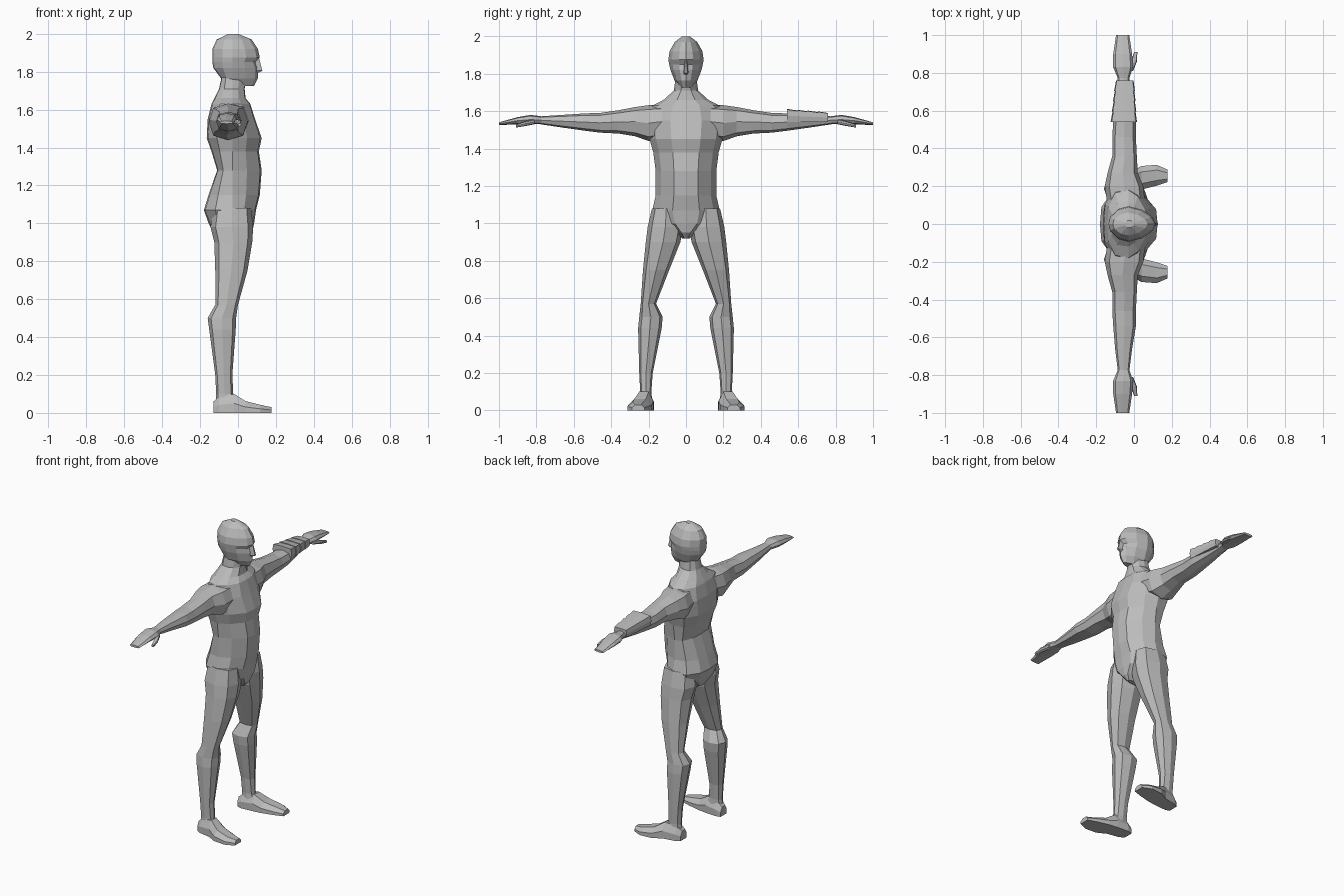
import bpy
import bmesh

cube = bpy.data.objects.get("Cube")
if cube:
    bpy.data.objects.remove(cube, do_unlink=True)

grey = bpy.data.materials.new("plain grey")
grey.use_nodes = True
tone = (0.5, 0.5, 0.5, 1)
grey.diffuse_color = tone
grey.node_tree.nodes["Principled BSDF"].inputs["Base Color"].default_value = tone


def loft(name, rings):
    """Skin a list of equal point rings and close both ends."""
    bm = bmesh.new()
    loops = [[bm.verts.new(point) for point in ring] for ring in rings]
    count = len(loops[0])
    for low, high in zip(loops, loops[1:]):
        for i in range(count):
            j = (i + 1) % count
            bm.faces.new((low[i], low[j], high[j], high[i]))
    bm.faces.new(loops[0][::-1])
    bm.faces.new(loops[-1])
    bmesh.ops.recalc_face_normals(bm, faces=bm.faces)
    mesh = bpy.data.meshes.new(name)
    bm.to_mesh(mesh)
    bm.free()
    mesh.materials.append(grey)
    obj = bpy.data.objects.new(name, mesh)
    bpy.context.collection.objects.link(obj)
    return obj


# Half outlines as (depth, width) fractions, front to back
BODY = [(1, 0), (.95, .4), (.5, .82), (0, 1), (-.6, .92), (-.95, .5), (-1, 0)]
SKULL = [(1, 0), (.88, .4), (.5, .8), (0, 1), (-.5, .85), (-.92, .4), (-1, 0)]


def body_ring(half, z, front, back, width):
    mid = -.03 if front > 0 > back else (front + back) / 2
    outline = half + [(d, -w) for d, w in half[-2:0:-1]]
    return [(mid + d * ((front - mid) if d > 0 else (mid - back)), w * width, z)
            for d, w in outline]


def octagon(a_low, a_high, b_low, b_high, corner=.76):
    """Eight points that touch the four given extents."""
    unit = [(1, 0), (corner, corner), (0, 1), (-corner, corner)]
    unit += [(-a, -b) for a, b in unit]
    a_mid, b_mid = (a_low + a_high) / 2, (b_low + b_high) / 2
    return [(a_mid + a * (a_high - a_low) / 2, b_mid + b * (b_high - b_low) / 2)
            for a, b in unit]


# Torso and neck: height, front, back, half width
torso = [
    (.92, .05, -.08, .02),
    (.95, .075, -.13, .06),
    (1.0, .085, -.155, .15),
    (1.07, .095, -.18, .18),
    (1.15, .115, -.155, .162),
    (1.28, .125, -.11, .162),
    (1.38, .11, -.14, .175),
    (1.45, .125, -.165, .195),
    (1.55, .09, -.16, .21),
    (1.63, .065, -.14, .18),
    (1.66, .04, -.125, .12),
    (1.71, .035, -.1, .065),
    (1.78, .05, -.085, .055),
]
loft("torso", [body_ring(BODY, *row) for row in torso])

# Head with a recessed band at eye level
head = [
    (1.725, .085, -.04, .035),
    (1.765, .105, -.09, .062),
    (1.82, .105, -.13, .083),
    (1.85, .095, -.135, .09),
    (1.875, .115, -.135, .094),
    (1.92, .105, -.135, .088),
    (1.97, .072, -.112, .06),
    (2.0, 0, -.05, .02),
]
loft("head", [body_ring(SKULL, *row) for row in head])

# Nose wedge: height, tip depth, half width
nose = [(1.795, .108, .012), (1.805, .128, .018), (1.87, .112, .01)]
loft("nose", [[(.08, -w, z), (tip, -w / 3, z), (tip, w / 3, z), (.08, w, z)]
              for z, tip, w in nose])

# Leg: height, back, front, inner, outer
leg = [
    (1.08, -.13, .07, .03, .182),
    (.98, -.145, .08, .015, .205),
    (.9, -.125, .075, .03, .215),
    (.75, -.12, .05, .09, .23),
    (.57, -.12, 0, .16, .242),
    (.5, -.16, -.01, .125, .25),
    (.44, -.152, -.012, .13, .256),
    (.2, -.12, -.03, .178, .25),
    (.1, -.115, -.025, .185, .245),
    (.04, -.12, .01, .18, .25),
]

# Foot along its length: depth, centre, half width, top height
foot = [
    (-.13, .21, .032, .06),
    (-.1, .215, .045, .085),
    (-.02, .225, .05, .1),
    (.04, .245, .062, .062),
    (.12, .258, .055, .042),
    (.178, .255, .033, .03),
]

# Arm and hand: reach, back, front, bottom, top
arm = [
    (.1, -.14, .06, 1.46, 1.635),
    (.2, -.155, .05, 1.44, 1.632),
    (.27, -.14, .02, 1.465, 1.622),
    (.36, -.115, .015, 1.48, 1.605),
    (.46, -.115, .01, 1.485, 1.59),
    (.54, -.11, .01, 1.495, 1.588),
    (.66, -.1, -.01, 1.512, 1.58),
    (.78, -.085, -.025, 1.53, 1.572),
]
hand = [
    (.77, -.085, -.025, 1.53, 1.572),
    (.83, -.11, -.005, 1.53, 1.58),
    (.9, -.11, -.01, 1.53, 1.568),
    (1.0, -.095, -.025, 1.525, 1.54),
]
thumb = [
    (.81, -.04, -.005, 1.53, 1.555),
    (.86, -.015, .015, 1.52, 1.545),
    (.91, 0, .018, 1.512, 1.528),
]


def reach_ring(side, y, back, front, low, high, corner=.76):
    return [(x, side * y, z) for x, z in octagon(back, front, low, high, corner)]


for side, label in ((1, "left"), (-1, "right")):
    loft(label + "_leg", [[(x, side * y, z) for x, y in octagon(*ext)]
                          for z, *ext in leg])
    loft(label + "_foot", [
        [(x, side * (c + k * w), z)
         for k, z in ((-1, 0), (1, 0), (1, top * .5), (.5, top), (-.5, top), (-1, top * .5))]
        for x, c, w, top in foot])
    for part, rows in (("arm", arm), ("hand", hand), ("thumb", thumb)):
        loft(label + "_" + part, [reach_ring(side, *row) for row in rows])

# Overlapping forearm plates on the left arm
PLATES = 4
for i in range(PLATES):
    rings = []
    for step, lift in ((i, .004), (i + 1, 0)):
        t = step / PLATES
        rings.append(reach_ring(1, .54 + .22 * t, -.12 + .025 * t - lift,
                                .012 - .015 * t + lift, 1.54, 1.608 - .018 * t + lift, .92))
    loft("forearm_plate_" + str(i + 1), rings)
